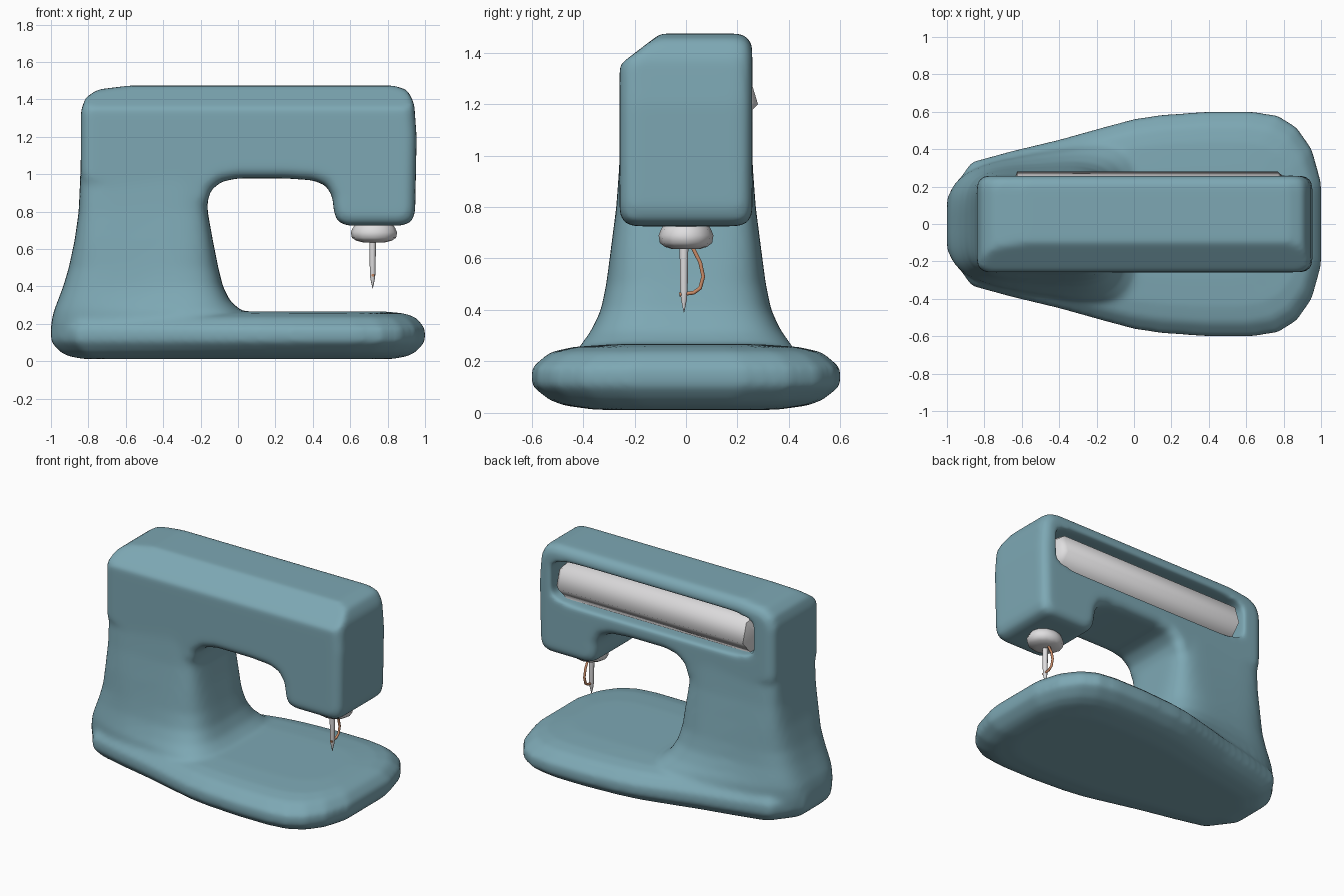
import bpy, bmesh, math
from mathutils import Vector

cube = bpy.data.objects.get("Cube")
if cube:
    bpy.data.objects.remove(cube, do_unlink=True)


def material(name, rgb, rough):
    m = bpy.data.materials.new(name)
    m.use_nodes = True
    m.diffuse_color = (*rgb, 1)
    node = m.node_tree.nodes["Principled BSDF"]
    node.inputs["Base Color"].default_value = (*rgb, 1)
    node.inputs["Roughness"].default_value = rough
    return m


teal = material("teal enamel", (0.205, 0.39, 0.455), 0.5)
silver = material("pale metal", (0.74, 0.73, 0.74), 0.4)
copper = material("copper thread", (0.62, 0.27, 0.14), 0.5)


def loft(name, rings, mat):
    """Closed solid skinned through rings with equal point counts."""
    bm = bmesh.new()
    loops = [[bm.verts.new(p) for p in ring] for ring in rings]
    n = len(loops[0])
    for a, b in zip(loops, loops[1:]):
        for i in range(n):
            j = (i + 1) % n
            bm.faces.new((a[i], a[j], b[j], b[i]))
    bm.faces.new(loops[0])
    bm.faces.new(loops[-1])
    bmesh.ops.recalc_face_normals(bm, faces=bm.faces)
    me = bpy.data.meshes.new(name)
    bm.to_mesh(me)
    bm.free()
    me.materials.append(mat)
    ob = bpy.data.objects.new(name, me)
    bpy.context.collection.objects.link(ob)
    return ob


def oval(power, n=48):
    """Unit superellipse; a higher power is boxier."""
    pts = []
    for i in range(n):
        t = 2 * math.pi * (i + 0.5) / n
        c, s = math.cos(t), math.sin(t)
        pts.append((math.copysign(abs(c) ** (2 / power), c),
                    math.copysign(abs(s) ** (2 / power), s)))
    return pts


def smooth(ob, angle):
    bpy.ops.object.select_all(action="DESELECT")
    ob.select_set(True)
    bpy.context.view_layer.objects.active = ob
    bpy.ops.object.shade_smooth_by_angle(angle=math.radians(angle))


# Base plate: half outline mirrored, stacked in inset layers
half = [(-1, .14), (-.87, .33), (-.65, .39), (-.4, .45), (-.15, .52), (0, .56), (.15, .583),
        (.4, .6), (.63, .6), (.77, .578), (.87, .515), (.95, .4), (1, .22)]
plan = half + [(x, -y) for x, y in reversed(half)]
layers = [(.012, .25), (.028, .13), (.05, .07), (.105, 0), (.175, 0),
          (.235, .07), (.256, .16), (.267, .32)]
base = loft("base", [[(x * (1 - .7 * i), y * (1 - i / .6), z) for x, y in plan]
                     for z, i in layers], teal)

# Column: z, left x, right x, half depth at the left and at the right, boxiness
levels = [(.12, -1, .08, .28, .5, 4), (.2, -1, .06, .29, .49, 4), (.27, -.985, .02, .3, .45, 4),
          (.32, -.965, -.04, .3, .4, 4), (.4, -.935, -.08, .295, .35, 4),
          (.5, -.905, -.105, .29, .322, 4), (.65, -.873, -.135, .28, .296, 5),
          (.8, -.852, -.162, .265, .274, 6), (.95, -.845, -.165, .255, .262, 7),
          (1.1, -.84, -.17, .25, .255, 8)]
rings = []
for z, x0, x1, d0, d1, p in levels:
    ring = []
    for u, v in oval(p):
        t = (u + 1) / 2
        ring.append((x0 + (x1 - x0) * t, v * (d0 + (d1 - d0) * t), z))
    rings.append(ring)
column = loft("column", rings, teal)

# Arm and head: side profile with rounded front and back edges
side = [(-.84, .95), (-.84, 1.34), (-.815, 1.41), (-.75, 1.453), (-.58, 1.474), (.83, 1.474),
        (.905, 1.452), (.942, 1.38), (.955, 1.2), (.947, .8), (.93, .748), (.88, .725),
        (.58, .725), (.53, .75), (.513, .8), (.505, .88), (.47, .94), (.4, .968), (.25, .978),
        (0, .978), (-.09, .96), (-.15, .91), (-.165, .82), (-.5, .8)]
body = loft("machine_body", [[(x, y, z) for x, z in side] for y in (-.258, .258)], teal)
bev = body.modifiers.new("rounded edges", "BEVEL")
bev.width, bev.segments = .055, 3
bev.limit_method, bev.angle_limit = "ANGLE", math.radians(60)
bev.use_clamp_overlap = False

# Cutters: sloped front top edge and the long slot at the back
wedge = loft("top_slope_cutter", [[(x, -.4, 1.245), (x, -.4, 1.65), (x, .13, 1.65)]
                                  for x in (-1.2, 1.2)], teal)
slot = loft("slot_cutter", [[(.08 + u * .765, y, 1.24 + v * .145) for u, v in oval(7)]
                            for y in (.04, .4)], teal)

# Merge into one shell with soft blends
for tool, op in ((wedge, "DIFFERENCE"), (column, "UNION"), (base, "UNION"), (slot, "DIFFERENCE")):
    mod = body.modifiers.new(tool.name, "BOOLEAN")
    mod.object, mod.operation, mod.solver = tool, op, "EXACT"
    tool.hide_render = True
remesh = body.modifiers.new("shell", "REMESH")
remesh.mode, remesh.voxel_size, remesh.use_smooth_shade = "VOXEL", .016, True
soft = body.modifiers.new("soft blends", "SMOOTH")
soft.factor, soft.iterations = .5, 14

# Bake the shell and drop the helpers
graph = bpy.context.evaluated_depsgraph_get()
baked = bpy.data.meshes.new_from_object(body.evaluated_get(graph))
body.modifiers.clear()
body.data = baked
baked.materials.clear()
baked.materials.append(teal)
for tool in (wedge, column, base, slot):
    bpy.data.objects.remove(tool, do_unlink=True)
smooth(body, 80)


def turned(name, centre, profile, sides, mat, axis="Z", squash=1, phase=0):
    """Turned part: profile of (position along axis, radius)."""
    out = []
    for h, r in profile:
        ring = []
        for i in range(sides):
            t = phase + 2 * math.pi * i / sides
            a, b = r * math.cos(t), r * math.sin(t)
            offset = Vector((h, a, b)) if axis == "X" else Vector((a, b * squash, h))
            ring.append(Vector(centre) + offset)
        out.append(ring)
    return loft(name, out, mat)


# Roller lying in the back slot
roller = turned("back_roller", (0, .15, 1.23),
                [(-.665, .02), (-.625, .133), (.77, .133), (.805, .1)],
                6, silver, axis="X", phase=math.radians(-13))
smooth(roller, 65)

# Needle clamp, needle and thread
clamp = turned("needle_clamp", (.727, 0, 0),
               [(.75, .085), (.715, .112), (.69, .124), (.66, .118), (.645, .095), (.636, .06)],
               12, silver, squash=.86)
smooth(clamp, 50)
needle = turned("needle", (.72, -.008, 0),
                [(.65, .018), (.47, .015), (.44, .012), (.39, .001)], 10, silver)
smooth(needle, 50)

path = [(.025, .645), (.055, .585), (.067, .53), (.055, .485), (.03, .467), (-.026, .46)]
curve = bpy.data.curves.new("thread", "CURVE")
curve.dimensions = "3D"
curve.bevel_depth, curve.bevel_resolution, curve.use_fill_caps = .0085, 1, True
spline = curve.splines.new("POLY")
spline.points.add(len(path) - 1)
for point, (y, z) in zip(spline.points, path):
    point.co = (.722, y, z, 1)
curve.materials.append(copper)
bpy.context.collection.objects.link(bpy.data.objects.new("thread", curve))
